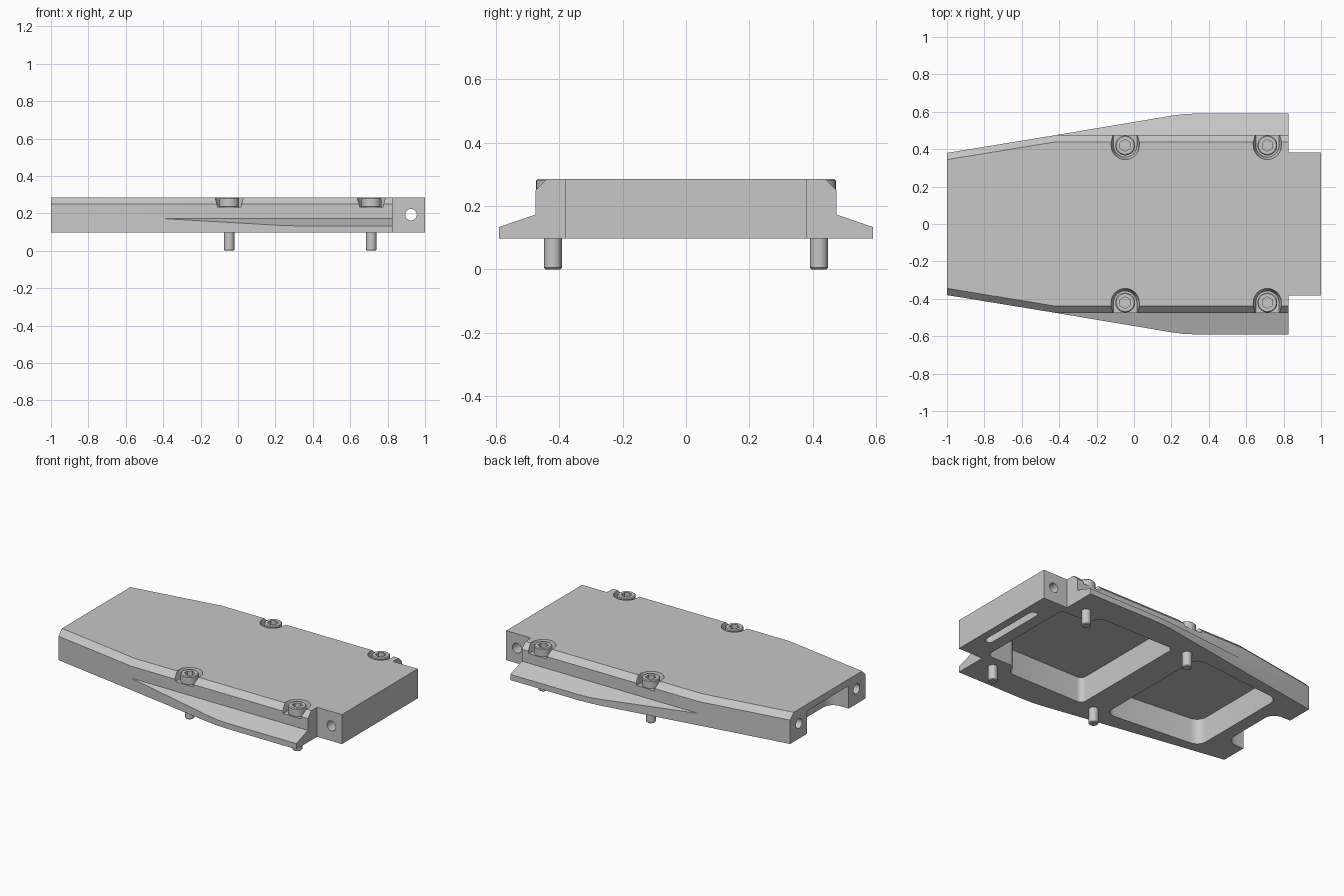
import bpy, bmesh, math
from mathutils import Matrix, Vector

if "Cube" in bpy.data.objects:
    bpy.data.objects.remove(bpy.data.objects["Cube"], do_unlink=True)

SHADE = (0.57, 0.57, 0.57, 1)
grey = bpy.data.materials.new("plain_grey")
grey.use_nodes = True
grey.diffuse_color = SHADE
grey.node_tree.nodes["Principled BSDF"].inputs["Base Color"].default_value = SHADE

BOTTOM, TOP, ROOF, NOTCH_ROOF = 0.097, 0.285, 0.26, 0.242
SCREW_Y, SCREW_X = 0.42, (-0.047, 0.713)
HOLE_Z, HOLE_R = 0.193, 0.031


def make(name, bm):
    bmesh.ops.recalc_face_normals(bm, faces=bm.faces)
    mesh = bpy.data.meshes.new(name)
    bm.to_mesh(mesh)
    bm.free()
    mesh.materials.append(grey)
    obj = bpy.data.objects.new(name, mesh)
    bpy.context.collection.objects.link(obj)
    return obj


def prism(points, z0, z1, radius=0.0):
    """Upright prism over a plan outline, with rounded corners."""
    bm = bmesh.new()
    rings = [[bm.verts.new((x, y, z)) for x, y in points] for z in (z0, z1)]
    for ring in rings:
        bm.faces.new(ring)
    for i in range(len(points)):
        j = (i + 1) % len(points)
        bm.faces.new((rings[0][i], rings[0][j], rings[1][j], rings[1][i]))
    if radius:
        upright = [e for e in bm.edges if abs(e.verts[0].co.z - e.verts[1].co.z) > 1e-4]
        bmesh.ops.bevel(bm, geom=upright, offset=radius, segments=6,
                        profile=0.5, affect='EDGES')
    return bm


def mirrored(half):
    """Close a half outline by reflecting its second coordinate."""
    return half + [(a, -y) for a, y in reversed(half)]


def cone(centre, r1, r2, depth, axis='Z', sides=32):
    turn = {'Z': Matrix(), 'X': Matrix.Rotation(math.pi / 2, 4, 'Y'),
            'Y': Matrix.Rotation(math.pi / 2, 4, 'X')}[axis]
    bm = bmesh.new()
    bmesh.ops.create_cone(bm, cap_ends=True, segments=sides, radius1=r1, radius2=r2,
                          depth=depth, matrix=Matrix.Translation(Vector(centre)) @ turn)
    return bm


def cut(obj, bm):
    """Subtract a shape from the object and keep the plain mesh."""
    cutter = make("cutter", bm)
    cutter.hide_render = True
    mod = obj.modifiers.new("cut", 'BOOLEAN')
    mod.operation, mod.solver, mod.object = 'DIFFERENCE', 'EXACT', cutter
    graph = bpy.context.evaluated_depsgraph_get()
    result = bpy.data.meshes.new_from_object(obj.evaluated_get(graph))
    obj.modifiers.clear()
    obj.data = result
    bpy.data.objects.remove(cutter, do_unlink=True)


def smooth(obj):
    obj.data.shade_smooth()
    obj.data.set_sharp_from_angle(angle=math.radians(28))


# Body: cross-sections lofted along x, with a chamfered top and sloping side flanges
bm = bmesh.new()
rings = []
for x, edge in ((-1, 0.38), (-0.42, 0.475), (0.2, 0.579), (0.27, 0.588), (0.35, 0.591), (1, 0.591)):
    side = min(0.475, edge)
    lip = 0.173 - (edge - side) * 0.345
    half = [(BOTTOM, edge), (lip, edge), (0.173, side), (0.249, side), (TOP, side - 0.036)]
    rings.append([bm.verts.new((x, y, z)) for z, y in mirrored(half)])
for a, b in zip(rings, rings[1:]):
    for i in range(len(a)):
        j = (i + 1) % len(a)
        bm.faces.new((a[i], a[j], b[j], b[i]))
bm.faces.new(rings[0])
bm.faces.new(rings[-1])
bmesh.ops.remove_doubles(bm, verts=bm.verts, dist=1e-4)
body = make("body_plate", bm)

# Narrow tongue at the +x end
for s in (1, -1):
    cut(body, prism([(0.825, s * 0.382), (1.1, s * 0.382), (1.1, s * 0.7), (0.825, s * 0.7)], 0, 0.4))

# Underside hollows, end notch and tongue slot
cut(body, prism(mirrored([(0.05, 0.41), (0.6, 0.41), (0.62, 0.335), (0.825, 0.335)]), 0, ROOF, 0.035))
cut(body, prism(mirrored([(-0.785, 0.35), (-0.13, 0.41)]), 0, ROOF, 0.06))
cut(body, prism(mirrored([(-1.2, 0.21), (-0.87, 0.21)]), 0, NOTCH_ROOF, 0.07))
cut(body, prism(mirrored([(0.9, 0.22), (0.95, 0.22)]), 0, 0.2, 0.024))

# Cross hole through the tongue and two holes in the opposite end
cut(body, cone((0.925, 0, HOLE_Z), HOLE_R, HOLE_R, 2, 'Y'))
for s in (1, -1):
    cut(body, cone((-0.95, s * 0.29, HOLE_Z), HOLE_R, HOLE_R, 0.3, 'X'))

# Screw recesses open to the sides, and the screws themselves
for x in SCREW_X:
    for s in (1, -1):
        y = s * SCREW_Y
        floor, high = 0.234, 0.298
        cut(body, cone((x, y, (floor + high) / 2), 0.062, 0.079, high - floor))
        slot = prism([(x - 0.062, y), (x + 0.062, y), (x + 0.062, y + s * 0.1),
                      (x - 0.062, y + s * 0.1)], floor, high)
        for v in slot.verts:
            if v.co.z > 0.29:
                v.co.x = x + math.copysign(0.079, v.co.x - x)
        cut(body, slot)

        bm = bmesh.new()
        outline = [(0, 0), (0.023, 0), (0.028, 0.005), (0.028, 0.232), (0.05, 0.232),
                   (0.053, 0.236), (0.053, 0.28), (0.048, TOP), (0, TOP)]
        verts = [bm.verts.new((r, 0, z)) for r, z in outline]
        edges = [bm.edges.new(pair) for pair in zip(verts, verts[1:])]
        bmesh.ops.spin(bm, geom=verts + edges, cent=(0, 0, 0), axis=(0, 0, 1),
                       angle=math.tau, steps=28)
        bmesh.ops.remove_doubles(bm, verts=bm.verts, dist=1e-4)
        bmesh.ops.translate(bm, vec=(x, y, 0), verts=bm.verts)
        screw = make("socket_screw", bm)
        cut(screw, cone((x, y, 0.28), 0.031, 0.031, 0.06, sides=6))
        smooth(screw)

smooth(body)
